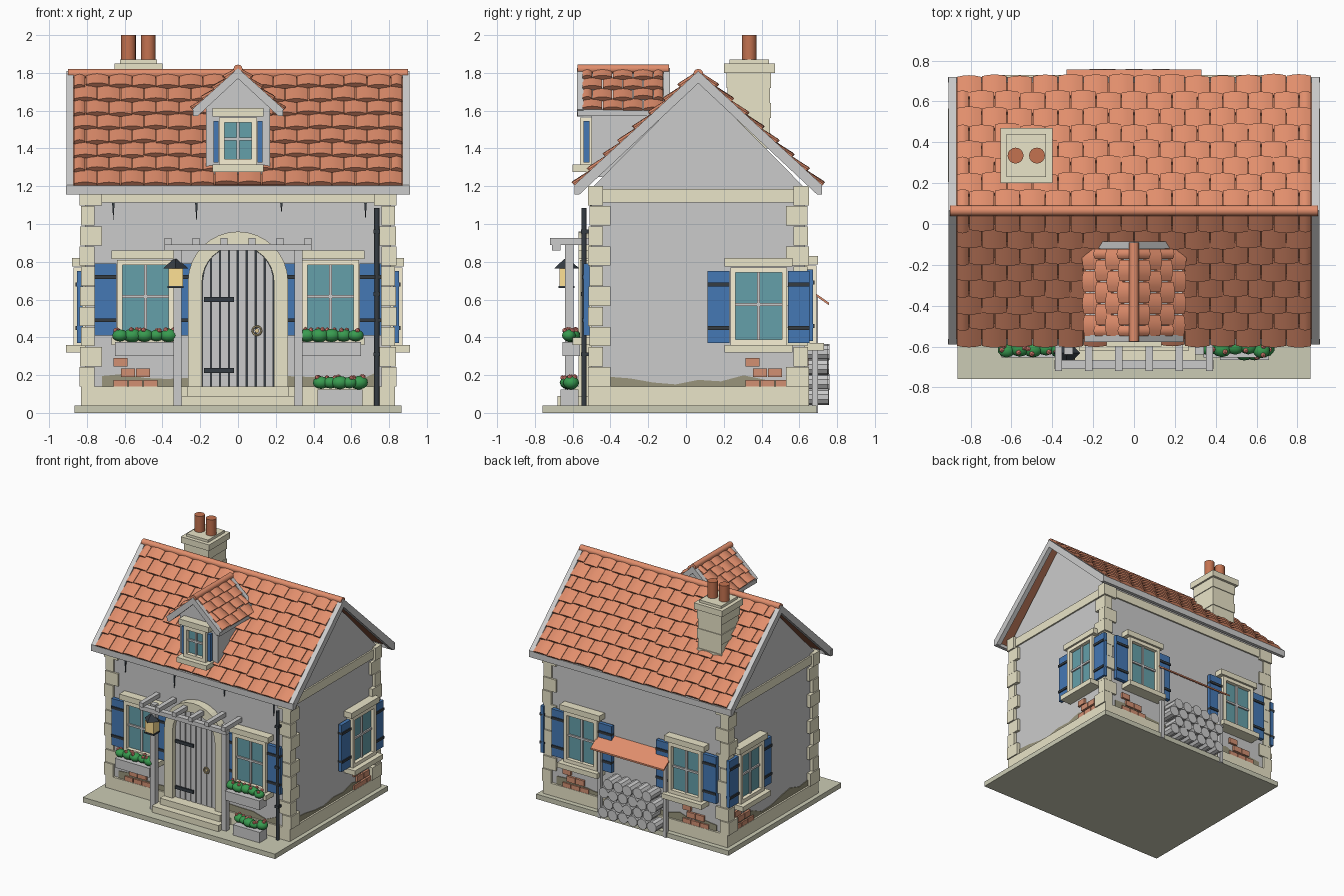
import bpy, bmesh, math, random
from mathutils import Vector, Matrix

if "Cube" in bpy.data.objects:
    bpy.data.objects.remove(bpy.data.objects["Cube"])
random.seed(4)
I = Matrix.Identity(4)
T = lambda x, y, z=0: Matrix.Translation((x, y, z))
RZ = lambda d: Matrix.Rotation(math.radians(d), 4, 'Z')
STONE, TILE, BLUE, GLASS = (.82, .78, .58), (.75, .27, .15), (.06, .19, .46), (.13, .35, .4)
DARK, LEAF, PINK, AMBER = (.035, .045, .055), (.04, .33, .08), (1, .3, .24), (1, .75, .3)
BRICK, PATCH, CREAM, POT = (.65, .28, .17), (.32, .3, .2), (.95, .88, .66), (.55, .17, .08)
parts = {}

def P(name, col=None):
    if name not in parts:
        parts[name] = (bmesh.new(), col)
    return parts[name][0]

def prism(bm, pts, y0, y1, M=I):
    """Extrude an (x, z) outline from y0 to y1."""
    a = [bm.verts.new(M @ Vector((x, y0, z))) for x, z in pts]
    b = [bm.verts.new(M @ Vector((x, y1, z))) for x, z in pts]
    n = len(pts)
    bm.faces.new(a)
    bm.faces.new(b[::-1])
    for i in range(n):
        bm.faces.new((a[i], b[i], b[(i + 1) % n], a[(i + 1) % n]))

def box(bm, x0, x1, y0, y1, z0, z1, M=I):
    prism(bm, [(x0, z0), (x1, z0), (x1, z1), (x0, z1)], y0, y1, M)

def cyl(bm, p, q, r, r2=None, seg=12):
    p, q = Vector(p), Vector(q)
    M = T(*((p + q) / 2)) @ (q - p).to_track_quat('Z', 'Y').to_matrix().to_4x4()
    bmesh.ops.create_cone(bm, cap_ends=True, segments=seg, radius1=r, radius2=r if r2 is None else r2,
                          depth=(q - p).length, matrix=M)

def tile(bm, o, a, s, n, w, l):
    """Arched roof tile: a across, s up the slope, n outward."""
    rows = []
    for i in range(5):
        u, h = w * i / 4, .012 * math.sin(math.pi * i / 4)
        rows.append([bm.verts.new(o + a * u + s * v + n * k) for v, k in
                     ((0, .008), (0, .026 + h), (l, .004 + h), (l, -.004))])
    for r, t in zip(rows, rows[1:]):
        for j in range(4):
            bm.faces.new((r[j], r[(j + 1) % 4], t[(j + 1) % 4], t[j]))
    bm.faces.new(rows[0][::-1])
    bm.faces.new(rows[-1])

def tile_slope(bm, o, a, top, length, nrow, ncol):
    """Rows of tiles from eave corner o, along a, up to point top."""
    s = top - o
    p, w = s.length / nrow, length / ncol
    s.normalize()
    n = a.cross(s)
    n = n if n.z > 0 else -n
    for r in range(nrow):
        off = -w / 2 if r % 2 else 0
        for c in range(ncol + r % 2):
            u0, u1 = max(0, off + c * w), min(length, off + (c + 1) * w)
            j = random.uniform(-.008, .006)
            tile(bm, o + a * (u0 + .002) + s * (r * p + j), a, s, n, u1 - u0 - .004, p * 1.12)

# ground slab, plinth, walls with gables, string course
box(P('base_slab', (.6, .6, .46)), -.865, .865, -.76, .69, 0, .04)
box(P('plinth', STONE), -.83, .83, -.52, .65, .04, .14)
SIDE = T(0, .065) @ RZ(90)
prism(P('walls'), [(-.565, .1), (.565, .1), (.565, 1.19), (0, 1.76), (-.565, 1.19)], -.81, .81, SIDE)
box(P('string_course', STONE), -.822, .822, -.512, .642, 1.115, 1.185)

# corner quoins
for sx in (-1, 1):
    for sy in (-1, 1):
        for i in range(10):
            a, b = (.12, .08) if i % 2 else (.08, .12)
            j = .004 * (i % 3)
            x = sorted((sx * (.84 - j), sx * (.84 - a)))
            y = sorted((.065 + sy * (.585 - j), .065 + sy * (.585 - b)))
            box(P('quoins', STONE), *x, *y, .14 + i * .1065, .242 + i * .1065)

# main roof: deck, tiles, barge boards, fascias, ridge
for sy in (-1, 1):
    M = T(0, .065) @ RZ(90)
    prism(P('roof_deck', (.4, .15, .08)), [(0, 1.785), (sy * .64, 1.195), (sy * .64, 1.17), (0, 1.76)], -.875, .875, M)
    tile_slope(P('roof_tiles', TILE), Vector((-.87, .065 + sy * .64, 1.198)), Vector((1, 0, 0)),
               Vector((-.87, .065, 1.79)), 1.74, 8, 14)
    for sx in (-1, 1):
        prism(P('barge_boards'), [(0, 1.81), (sy * .655, 1.207), (sy * .655, 1.16), (sy * .625, 1.16), (0, 1.745)],
              *sorted((sx * .87, sx * .908)), M)
    box(P('fascia'), -.91, .91, *sorted((.065 + sy * .628, .065 + sy * .655)), 1.155, 1.205)
cyl(P('roof_ridge', TILE), (-.9, .065, 1.795), (.9, .065, 1.795), .026)

# chimney
for i in range(5):
    d = .006 * (i % 2)
    box(P('chimney', STONE), -.635 + d, -.415 - d, .215 + d, .45 - d, 1.4 + i * .08, 1.48 + i * .08)
box(P('chimney', STONE), -.655, -.4, .2, .47, 1.8, 1.85)
box(P('chimney', STONE), -.625, -.43, .23, .44, 1.85, 1.87)
for x in (-.58, -.475):
    cyl(P('chimney_pots', POT), (x, .335, 1.86), (x, .335, 2), .039, seg=16)

def window(M, b, hw=.15, h=.41, shut=.12, e=.03, straps=True):
    """Framed window on a wall at local y=0, facing -y; b is the sill bottom."""
    z0, z1, f = b + .04, b + .04 + h, .028
    fr = P('window_frames', CREAM)
    for s in (-1, 1):
        box(fr, *sorted((s * hw, s * (hw - f))), -.06, .01, z0, z1, M)
        x = sorted((s * (hw + .004), s * (hw + shut)))
        box(P('shutters', BLUE), *x, -.042, -.012, z0 + .01, z1 - .02, M)
        if straps:
            for z in (z0 + .08, z1 - .1):
                box(P('shutter_straps', DARK), *x, -.05, -.01, z, z + .02, M)
    box(fr, -hw + f, hw - f, -.06, .01, z0, z0 + f, M)
    box(fr, -hw + f, hw - f, -.06, .01, z1 - f, z1, M)
    box(P('window_sills', STONE), -hw - e, hw + e, -.1, .01, b, b + .04, M)
    box(P('window_lintels', STONE), -hw - e, hw + e, -.07, .01, z1 + .005, z1 + .05, M)
    box(P('window_glass', GLASS), -hw + f, hw - f, -.03, .005, z0 + f, z1 - f, M)
    box(P('glazing_bars'), -.008, .008, -.042, 0, z0 + f, z1 - f, M)
    zm = (z0 + z1) / 2 + .01
    box(P('glazing_bars'), -hw + f, hw - f, -.042, 0, zm - .008, zm + .008, M)

def planter(x0, x1, y0, y1, z0, z1, n):
    box(P('flower_boxes'), x0, x1, y0, y1, z0, z1)
    for i in range(n):
        c = Vector((x0 + (x1 - x0) * (i + .4) / (n - .2), (y0 + y1) / 2 + random.uniform(-.015, .015), z1 + .035))
        r = random.uniform(.036, .045)
        bmesh.ops.create_icosphere(P('plants', LEAF), subdivisions=2, radius=r,
                                   matrix=T(*c) @ Matrix.Diagonal((1.15, 1, .85, 1)))
        for k in range(2):
            a = random.uniform(0, 6.28)
            f = c + Vector((math.cos(a) * .024, math.sin(a) * .024, r * .72))
            bmesh.ops.create_icosphere(P('blossoms', PINK), subdivisions=1, radius=.014, matrix=T(*f))

FRONT, BACK = T(0, -.5), T(0, .63) @ RZ(180)
RIGHT, LEFT = T(.81, .065) @ RZ(90), T(-.81, .065) @ RZ(-90)
for s in (-1, 1):
    window(FRONT @ T(s * .49, 0), .36)
    window(BACK @ T(s * .47, 0), .33)
    planter(s * .495 - .155, s * .495 + .155, -.655, -.56, .3, .375, 5)
window(RIGHT @ T(.32, 0), .32)
window(LEFT @ T(-.32, 0), .32)
planter(.42, .66, -.665, -.57, .04, .125, 5)

# worn plaster edges and exposed bricks
def worn(M, x0, x1):
    n = max(4, int((x1 - x0) / .11))
    top = [(x0 + (x1 - x0) * i / n, random.uniform(.15, .21)) for i in range(n, -1, -1)]
    prism(P('worn_plaster', PATCH), [(x0, .13), (x1, .13)] + top, -.006, .01, M)

def bricks(M, x):
    for z, xs in ((.13, (0, .08, .16)), (.19, (.04, .12)), (.245, (0,))):
        for u in xs:
            box(P('exposed_bricks', BRICK), x + u, x + u + .074, -.018, .01, z, z + .045, M)
worn(FRONT, -.72, -.26)
worn(FRONT, .26, .72)
for M, w in ((BACK, .72), (RIGHT, .48), (LEFT, .48)):
    worn(M, -w, w)
for M, x in ((FRONT, -.66), (RIGHT, .25), (LEFT, -.48), (BACK, -.66), (BACK, .42)):
    bricks(M, x)
for x, d in ((-.66, .1), (-.22, .11), (.23, .06), (.675, .1)):
    prism(P('wall_cracks', DARK), [(x - .007, 1.115), (x, 1.115 - d), (x + .007, 1.115)], -.508, -.49)

# arched door, stone surround, ironwork, steps
def arch(r, n=16):
    return [(r * math.cos(math.pi * i / n), .695 + r * math.sin(math.pi * i / n)) for i in range(n + 1)]
prism(P('door_surround', STONE), [(.265, .1)] + arch(.265) + [(-.265, .1), (-.19, .1)] + arch(.19)[::-1] + [(.19, .1)], -.07, .01, FRONT)
prism(P('door_back', DARK), [(.19, .13)] + arch(.19) + [(-.19, .13)], -.02, .01, FRONT)
w = .38 / 8
for i in range(8):
    us = [-.188 + w * i + (w - .006) * k / 4 for k in range(5)]
    prism(P('door_planks'), [(us[0], .14), (us[-1], .14)] +
          [(u, .695 + math.sqrt(max(0, .188 ** 2 - u * u))) for u in us[::-1]], -.038, -.01, FRONT)
for z in (.225, .6):
    box(P('door_hinges', DARK), -.18, -.02, -.05, -.03, z - .013, z + .013, FRONT)
knob = P('door_ring', (.75, .6, .3))
for i in range(12):
    a, b = (math.tau * k / 12 for k in (i, i + 1))
    cyl(knob, (.1 + .024 * math.cos(a), -.55, .435 + .024 * math.sin(a)),
        (.1 + .024 * math.cos(b), -.55, .435 + .024 * math.sin(b)), .005, seg=6)
cyl(knob, (.1, -.53, .435), (.1, -.552, .435), .012)
box(P('steps', STONE), -.3, .3, -.68, -.5, .04, .09)
box(P('steps', STONE), -.27, .27, -.62, -.5, .09, .14)

# pergola over the door, lantern, drainpipe
for s in (-1, 1):
    box(P('pergola'), s * .32 - .022, s * .32 + .022, -.64, -.595, .04, .895)
box(P('pergola'), -.39, .39, -.71, -.665, .86, .895)
for i in range(6):
    x = -.37 + i * .148
    box(P('pergola'), x - .018, x + .018, -.72, -.5, .89, .925)
box(P('lantern_light', AMBER), -.368, -.292, -.67, -.595, .67, .765)
cyl(P('lantern_roof', DARK), (-.33, -.632, .765), (-.33, -.632, .815), .066, .012, 4)
box(P('lantern_roof', DARK), -.372, -.288, -.674, -.591, .66, .672)
cyl(P('drainpipe', DARK), (.735, -.54, .04), (.735, -.54, 1.085), .014)
for z in (.3, .62, .95):
    box(P('drainpipe', DARK), .718, .752, -.556, -.49, z, z + .02)

# dormer
prism(P('dormer_walls'), [(-.17, 1.25), (.17, 1.25), (.17, 1.62), (0, 1.785), (-.17, 1.62)], -.5, -.1)
window(T(0, -.5), 1.275, .1, .25, .03, .035, False)
for s in (-1, 1):
    prism(P('dormer_deck'), [(0, 1.805), (s * .225, 1.595), (s * .225, 1.575), (0, 1.78)], -.56, -.1)
    tile_slope(P('dormer_tiles', TILE), Vector((s * .225, -.55, 1.597)), Vector((0, 1, 0)),
               Vector((0, -.55, 1.81)), .43, 4, 4)
    for y in (-.578, -.12):
        prism(P('dormer_barge_boards'), [(0, 1.825), (s * .243, 1.607), (s * .215, 1.57), (0, 1.77)], y, y + .035)
    box(P('dormer_fascia'), *sorted((s * .215, s * .238)), -.575, -.1, 1.572, 1.605)
cyl(P('dormer_ridge', TILE), (0, -.575, 1.82), (0, -.09, 1.82), .024)

# woodpile with lean-to roof at the back
for r in range(4):
    n = 6 - r % 2
    for i in range(n):
        x, j = (i - (n - 1) / 2) * .088, random.uniform(-.012, 0)
        cyl(P('woodpile'), (x, .63, .085 + r * .079), (x, .76 + j, .085 + r * .079), .043, seg=10)
for s in (-1, 1):
    box(P('lean_to_posts'), s * .295 - .015, s * .295 + .015, .668, .698, 0, .61)
prism(P('lean_to_roof', TILE), [(.635, .655), (.757, .57), (.757, .583), (.635, .67)], -.33, .33, RZ(90))

# turn every part into an object
SMOOTH = ('plants', 'blossoms', 'roof_ridge', 'dormer_ridge', 'chimney_pots', 'woodpile', 'drainpipe', 'door_ring', 'roof_tiles', 'dormer_tiles')
mats = {}
for name, (bm, col) in parts.items():
    bmesh.ops.recalc_face_normals(bm, faces=bm.faces)
    me = bpy.data.meshes.new(name)
    bm.to_mesh(me)
    bm.free()
    ob = bpy.data.objects.new(name, me)
    bpy.context.collection.objects.link(ob)
    if col:
        if col not in mats:
            mats[col] = bpy.data.materials.new(name + '_colour')
            mats[col].diffuse_color = (*col, 1)
        me.materials.append(mats[col])
    if name in SMOOTH:
        bpy.ops.object.select_all(action='DESELECT')
        ob.select_set(True)
        bpy.context.view_layer.objects.active = ob
        bpy.ops.object.shade_smooth_by_angle(angle=math.radians(35))

for m in bpy.data.materials:
    if m.users and not m.is_grease_pencil:
        m.use_nodes = True
        m.node_tree.nodes["Principled BSDF"].inputs["Base Color"].default_value = m.diffuse_color
